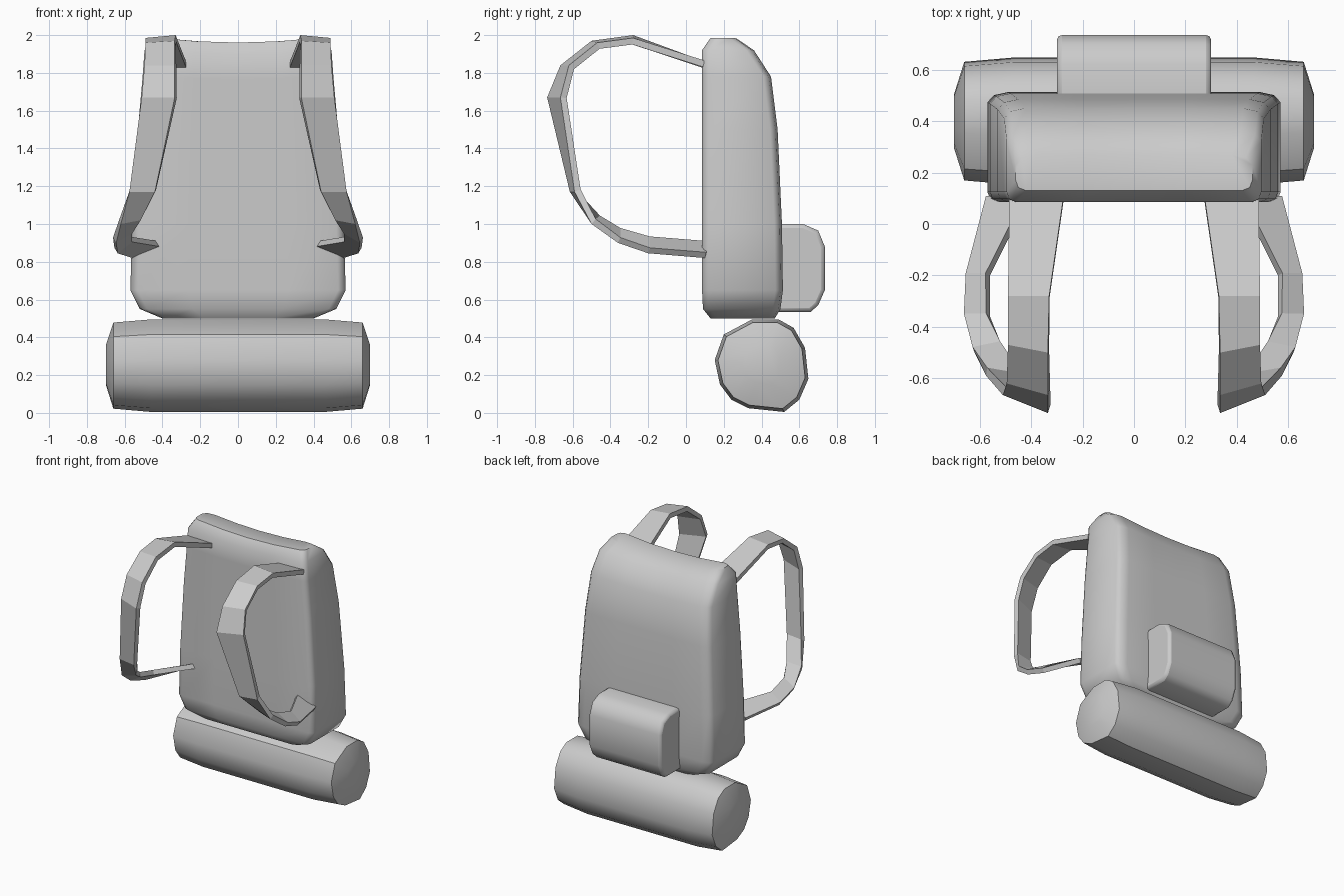
import bpy, bmesh, math

if "Cube" in bpy.data.objects:
    bpy.data.objects.remove(bpy.data.objects["Cube"])


def make_object(name, verts, faces, smooth=None):
    mesh = bpy.data.meshes.new(name)
    mesh.from_pydata(verts, [], faces)
    bm = bmesh.new()
    bm.from_mesh(mesh)
    if smooth is not None:
        bmesh.ops.recalc_face_normals(bm, faces=bm.faces)
    bm.to_mesh(mesh)
    bm.free()
    ob = bpy.data.objects.new(name, mesh)
    bpy.context.collection.objects.link(ob)
    if smooth is not None:
        bpy.ops.object.select_all(action='DESELECT')
        ob.select_set(True)
        bpy.context.view_layer.objects.active = ob
        bpy.ops.object.shade_smooth_by_angle(angle=math.radians(smooth))
    return ob


def bridge(rings, n):
    return [(r * n + i, r * n + (i + 1) % n, (r + 1) * n + (i + 1) % n, (r + 1) * n + i)
            for r in range(rings - 1) for i in range(n)]


# Main bag: stacked rounded rectangles (z, half width, front y, back y), top sags in the middle
sections = [(.50, .40, .13, .47), (.55, .52, .09, .50), (.65, .57, .085, .513),
            (1.0, .56, .085, .508), (1.5, .53, .085, .485), (1.78, .505, .085, .45),
            (1.92, .495, .085, .36), (1.985, .46, .13, .27)]
stations = [-1, -.5, 0, .5, 1]
verts = []
for z, w, y0, y1 in sections:
    ring = [(s * (w - .04), y0) for s in stations]
    ring += [(w - .01, y0 + .012), (w, y0 + .04), (w, y1 - .04), (w - .025, y1 - .012)]
    ring += [(s * (w - .08), y1) for s in reversed(stations)]
    ring += [(-w + .025, y1 - .012), (-w, y1 - .04), (-w, y0 + .04), (-w + .01, y0 + .012)]
    sag = .024 * max(0, (z - 1.6) / .38)
    verts += [(x, y, z - sag * max(0, 1 - (x / .42) ** 2)) for x, y in ring]
n = 18
faces = bridge(len(sections), n)
for base in (0, (len(sections) - 1) * n):
    for i in range(4):
        faces.append((base + i, base + i + 1, base + 12 - i, base + 13 - i))
    faces.append(tuple(base + k for k in (4, 5, 6, 7, 8, 9)))
    faces.append(tuple(base + k for k in (13, 14, 15, 16, 17, 0)))
make_object("bag_body", verts, faces, 50)

# Bedroll: slightly irregular twelve-sided roll with tapered, domed ends
roll = [(.35, .495), (.49, .495), (.57, .45), (.63, .345), (.648, .18), (.60, .07),
        (.52, .005), (.33, .025), (.24, .07), (.18, .15), (.152, .28), (.20, .415)]
rings = [(-.70, .42), (-.66, .93), (-.46, 1), (.46, 1), (.66, .93), (.70, .42)]
verts = [(x, .40 + (y - .40) * s, .255 + (z - .255) * s) for x, s in rings for y, z in roll]
n = len(roll)
faces = bridge(len(rings), n) + [tuple(range(n)), tuple(range(5 * n, 6 * n))]
make_object("bedroll", verts, faces, 40)

# Rear pocket: side profile extruded across, with softened side edges
pocket = [(.46, 1.0), (.62, 1.0), (.70, .965), (.735, .88), (.735, .65),
          (.70, .57), (.66, .535), (.46, .535)]
n = len(pocket)
verts = [(.30 * s, y, z) for s in (-1, 1) for y, z in pocket]
faces = bridge(2, n) + [tuple(range(n)), tuple(range(n, 2 * n))]
ob = make_object("rear_pocket", verts, faces, 50)
bev = ob.modifiers.new("soft_edges", 'BEVEL')
bev.width = .02
bev.segments = 2
bev.limit_method = 'ANGLE'
bev.angle_limit = math.radians(60)

# Shoulder straps: ribbon given by inner and outer edge, thickened and mirrored
inner = [(.275, .10, 1.86), (.33, -.28, 2.0), (.335, -.50, 1.97), (.335, -.665, 1.84),
         (.335, -.735, 1.67), (.44, -.615, 1.17), (.515, -.48, 1.02), (.56, -.36, .95),
         (.56, -.20, .905), (.41, .10, .88)]
outer = [(.485, .10, 1.865), (.49, -.28, 1.985), (.49, -.47, 1.96), (.495, -.62, 1.84),
         (.51, -.665, 1.67), (.575, -.59, 1.17), (.62, -.50, 1.0), (.645, -.36, .90),
         (.637, -.20, .845), (.56, .10, .82)]
n = len(inner)
faces = [(i, i + 1, n + i + 1, n + i) for i in range(n - 1)]
ob = make_object("shoulder_straps", inner + outer, faces)
sol = ob.modifiers.new("thickness", 'SOLIDIFY')
sol.thickness = .035
sol.offset = -1
ob.modifiers.new("other_side", 'MIRROR')
